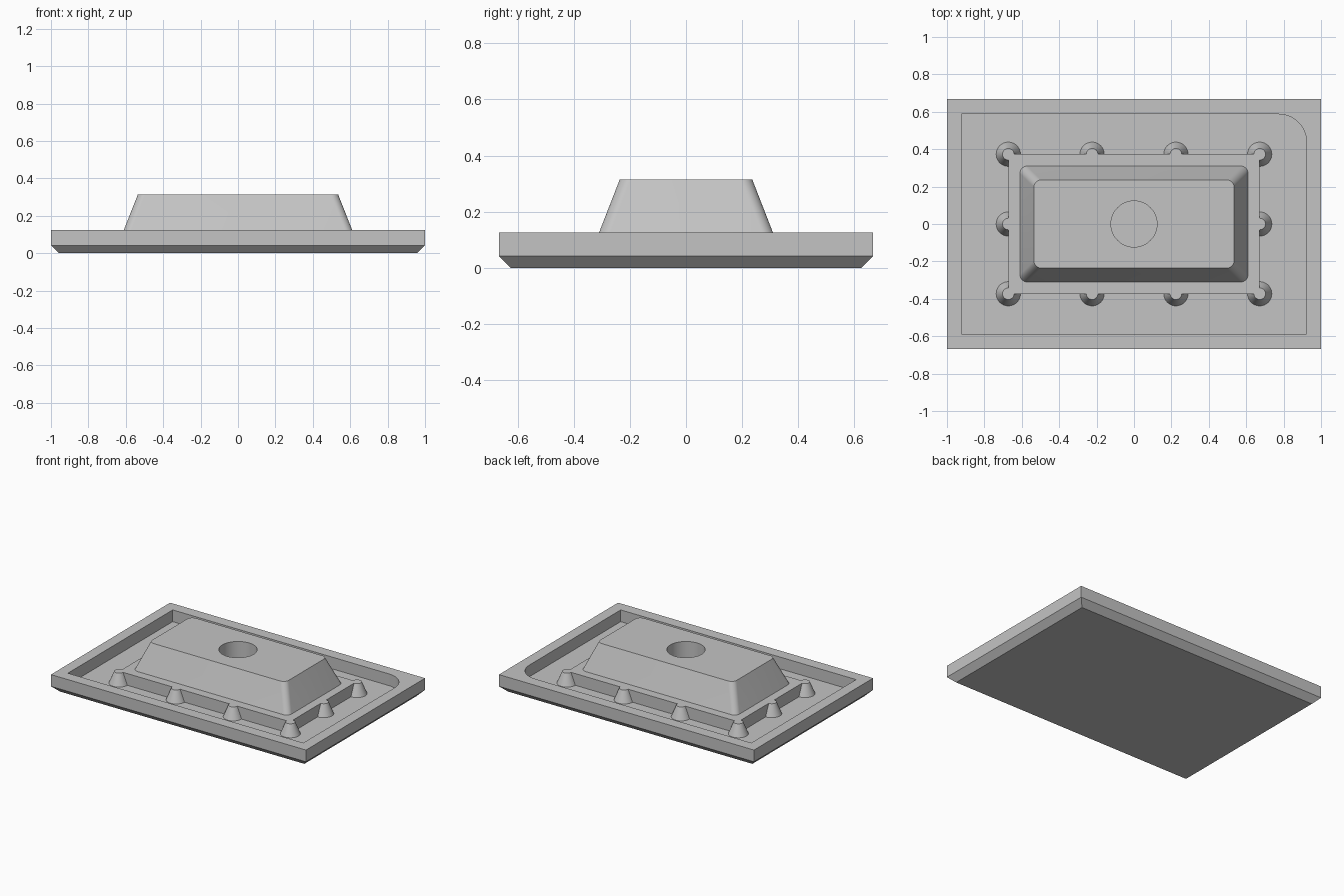
import bpy, bmesh, math
from mathutils import Vector

if "Cube" in bpy.data.objects:
    bpy.data.objects.remove(bpy.data.objects["Cube"], do_unlink=True)

# Heights of the chamfer and pocket floor, the rim and the block top
FLOOR, RIM, TOP = 0.042, 0.125, 0.315

grey = bpy.data.materials.new("plain_grey")
grey.use_nodes = True
colour = (0.55, 0.55, 0.55, 1)
grey.diffuse_color = colour
grey.node_tree.nodes["Principled BSDF"].inputs["Base Color"].default_value = colour


def rounded_rect(hx, hy, radii=(0, 0, 0, 0), steps=10):
    """Outline from the back left corner, counterclockwise."""
    points = []
    corners = ((1, 1), (-1, 1), (-1, -1), (1, -1))
    for i, ((sx, sy), r) in enumerate(zip(corners, radii)):
        if r == 0:
            points.append((sx * hx, sy * hy))
            continue
        for k in range(steps + 1):
            a = math.pi / 2 * (i + k / steps)
            points.append((sx * (hx - r) + r * math.cos(a),
                           sy * (hy - r) + r * math.sin(a)))
    return points


def circle(r, steps=48):
    return [(r * math.cos(math.tau * k / steps), r * math.sin(math.tau * k / steps))
            for k in range(steps)]


def loft(name, layers, centre=(0, 0)):
    """Closed solid through outlines stacked at given heights."""
    bm = bmesh.new()
    rings = [[bm.verts.new((x + centre[0], y + centre[1], z)) for x, y in outline]
             for z, outline in layers]
    bm.faces.new(rings[0][::-1])
    bm.faces.new(rings[-1])
    n = len(rings[0])
    for low, high in zip(rings, rings[1:]):
        for i in range(n):
            j = (i + 1) % n
            bm.faces.new((low[i], low[j], high[j], high[i]))
    mesh = bpy.data.meshes.new(name)
    bm.to_mesh(mesh)
    bm.free()
    mesh.materials.append(grey)
    obj = bpy.data.objects.new(name, mesh)
    bpy.context.collection.objects.link(obj)
    return obj


def combine(target, tool, operation):
    """Apply a boolean and discard its tool."""
    bpy.context.view_layer.objects.active = target
    mod = target.modifiers.new("cut", "BOOLEAN")
    mod.operation, mod.object, mod.solver = operation, tool, "EXACT"
    bpy.ops.object.modifier_apply(modifier=mod.name)
    bpy.data.objects.remove(tool, do_unlink=True)


# Base tray with chamfered underside and a pocket rounded at one corner
outer = rounded_rect(1, 0.667)
tray = loft("base_tray", [(0, rounded_rect(1 - FLOOR, 0.667 - FLOOR)),
                          (FLOOR, outer), (RIM, outer)])
pocket = rounded_rect(0.923, 0.587, (0.15, 0, 0, 0))
combine(tray, loft("pocket_cutter", [(FLOOR, pocket), (RIM + 0.1, pocket)]), "DIFFERENCE")

# Raised plate with tapered studs around its edge
edge = rounded_rect(0.67, 0.373)
plate = loft("raised_plate", [(FLOOR, edge), (RIM, edge)])
spots = [(x, y) for y in (-0.373, 0.373) for x in (-0.672, -0.224, 0.224, 0.672)]
spots += [(-0.672, 0), (0.672, 0)]
for spot in spots:
    stud = loft("stud", [(FLOOR, circle(0.065, 32)), (RIM, circle(0.031, 32))], spot)
    combine(plate, stud, "UNION")

# Tapered block with a round hole
block = loft("tapered_block", [(RIM, rounded_rect(0.61, 0.31, (0.04,) * 4)),
                               (TOP, rounded_rect(0.535, 0.236, (0.04,) * 4))])
bore = circle(0.123)
combine(block, loft("hole_cutter", [(RIM - 0.05, bore), (TOP + 0.05, bore)]), "DIFFERENCE")

# Smooth the curved walls, keep the edges crisp
for obj in (tray, plate, block):
    bpy.ops.object.select_all(action="DESELECT")
    obj.select_set(True)
    bpy.context.view_layer.objects.active = obj
    bpy.ops.object.shade_smooth_by_angle(angle=math.radians(25))
